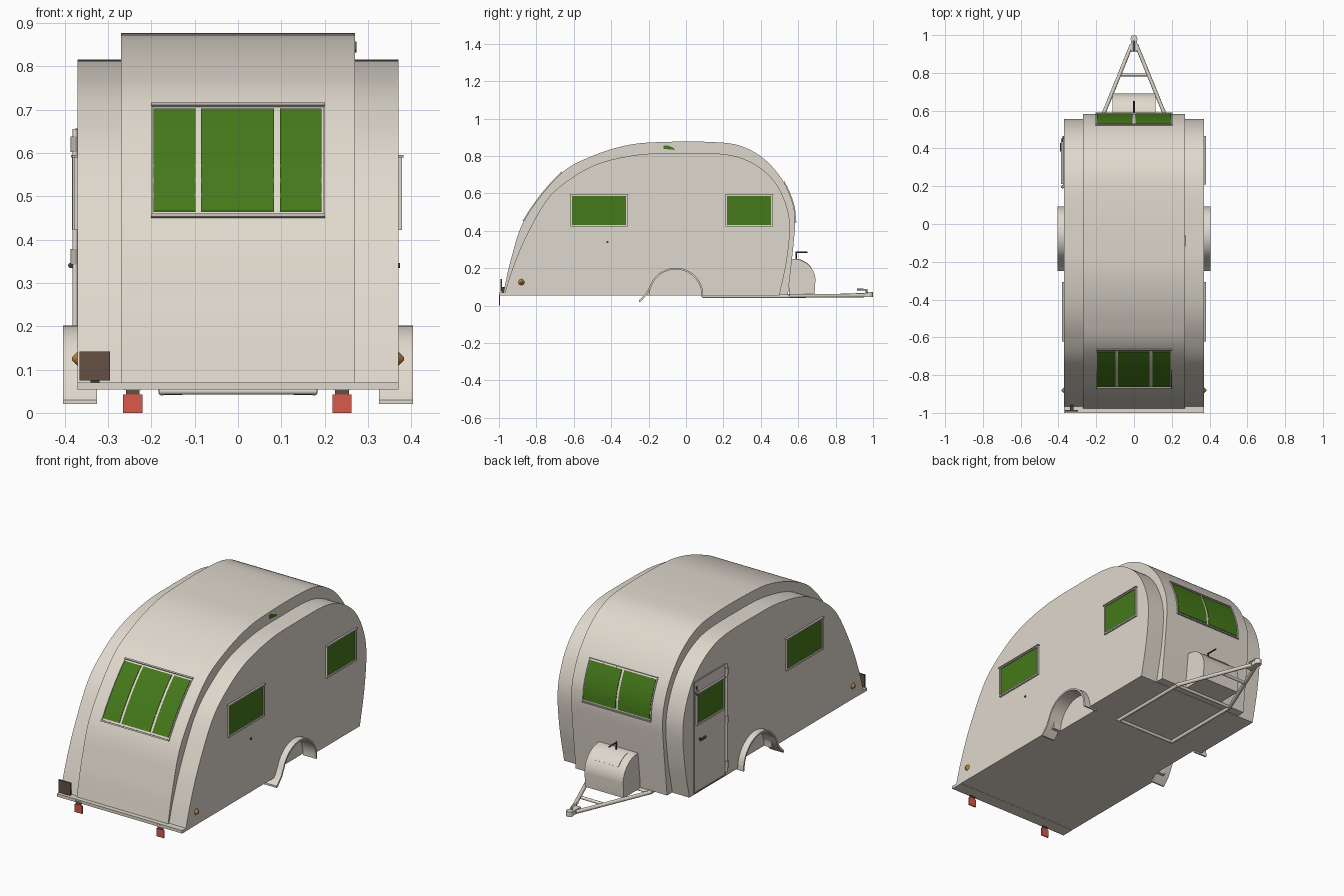
import bpy, bmesh, math
from mathutils import Vector

if "Cube" in bpy.data.objects:
    bpy.data.objects.remove(bpy.data.objects["Cube"])


def material(name, rgb):
    m = bpy.data.materials.new(name)
    m.diffuse_color = (*rgb, 1)
    m.use_nodes = True
    m.node_tree.nodes["Principled BSDF"].inputs["Base Color"].default_value = m.diffuse_color
    return m


CREAM = material("cream_paint", (.74, .69, .61))
GREEN = material("green_glass", (.058, .19, .01))
RED = material("red_reflector", (.7, .1, .07))
BROWN = material("dark_brown", (.13, .08, .055))
AMBER = material("amber_lens", (.5, .22, .04))
TRIM = material("trim_metal", (.5, .46, .41))
DARK = material("dark_metal", (.05, .045, .04))


def finish(name, bm, mat):
    bmesh.ops.recalc_face_normals(bm, faces=bm.faces)
    me = bpy.data.meshes.new(name)
    bm.to_mesh(me)
    bm.free()
    me.materials.append(mat)
    ob = bpy.data.objects.new(name, me)
    bpy.context.collection.objects.link(ob)
    smooth(ob)
    return ob


def smooth(ob):
    bpy.ops.object.select_all(action='DESELECT')
    ob.select_set(True)
    bpy.context.view_layer.objects.active = ob
    bpy.ops.object.shade_smooth_by_angle(angle=math.radians(30))


def prism(name, pts, x0, x1, mat=CREAM):
    """Extrude a (y, z) outline along x."""
    bm = bmesh.new()
    face = bm.faces.new([bm.verts.new((x0, y, z)) for y, z in pts])
    ext = bmesh.ops.extrude_face_region(bm, geom=[face])
    moved = [v for v in ext['geom'] if isinstance(v, bmesh.types.BMVert)]
    bmesh.ops.translate(bm, verts=moved, vec=(x1 - x0, 0, 0))
    return finish(name, bm, mat)


def box(name, x0, x1, y0, y1, z0, z1, mat=CREAM):
    return prism(name, [(y0, z0), (y1, z0), (y1, z1), (y0, z1)], x0, x1, mat)


def rod(name, a, b, r, mat=CREAM, r2=None, n=16):
    a, b = Vector(a), Vector(b)
    bm = bmesh.new()
    bmesh.ops.create_cone(bm, cap_ends=True, segments=n, radius1=r,
                          radius2=r if r2 is None else r2, depth=(b - a).length)
    m = (b - a).to_track_quat('Z', 'Y').to_matrix().to_4x4()
    m.translation = (a + b) / 2
    bm.transform(m)
    return finish(name, bm, mat)


def spline(ctrl, n=7):
    """Catmull-Rom curve through 2D control points."""
    p = [Vector(c) for c in ctrl]
    p = [2 * p[0] - p[1]] + p + [2 * p[-1] - p[-2]]
    out = []
    for i in range(1, len(p) - 2):
        a, b, c, d = p[i - 1:i + 3]
        for k in range(n):
            t = k / n
            out.append(.5 * (2 * b + (c - a) * t + (2 * a - 5 * b + 4 * c - d) * t * t
                             + (3 * b - a - 3 * c + d) * t ** 3))
    return out + [p[-2]]


# Body: full-width lower shell and raised centre band
outer = spline([(-.978, .06), (-.935, .25), (-.86, .465), (-.675, .70), (-.5, .80), (-.3, .86),
                (-.1, .875), (.12, .875), (.28, .857), (.41, .79), (.51, .68), (.567, .56),
                (.583, .46), (.575, .33), (.545, .057)])
inner = spline([(-.972, .055), (-.93, .19), (-.86, .36), (-.74, .57), (-.6, .69), (-.45, .765),
                (-.25, .807), (-.05, .815), (.2, .81), (.34, .77), (.45, .69), (.52, .58),
                (.555, .44), (.54, .25), (.5, .055)])
side_body = prism("side_body", inner, -.37, .37)
prism("raised_centre_band", outer, -.27, .27)
box("rear_floor_lip", -.37, .37, -1, -.93, .054, .07)

# Wheel wells and fenders
CY, CZ = -.055, .055


def arch(r, a0=0, a1=180, n=24):
    return [(CY + r * math.cos(math.radians(a0 + (a1 - a0) * i / n)),
             CZ + r * math.sin(math.radians(a0 + (a1 - a0) * i / n))) for i in range(n + 1)]


for s, tag in ((1, "right"), (-1, "left")):
    well = prism("wheel_well_cutter", [(CY + .14, 0)] + arch(.14) + [(CY - .14, 0)], s * .325, s * .5)
    mod = side_body.modifiers.new("well", 'BOOLEAN')
    mod.operation, mod.solver, mod.object = 'DIFFERENCE', 'EXACT', well
    bpy.ops.object.select_all(action='DESELECT')
    bpy.context.view_layer.objects.active = side_body
    side_body.select_set(True)
    bpy.ops.object.modifier_apply(modifier=mod.name)
    bpy.data.objects.remove(well)
    fender = (arch(.147, -3, 160) + [(-.215, .065), (-.25, .03), (-.25, .02), (-.243, .02)]
              + [(-.205, .062)] + arch(.138, 160, -3))
    prism(tag + "_fender", fender, s * .326, s * .404)
smooth(side_body)


# Side windows with frames and drip rails
def frame(name, s, y0, y1, z0, z1, x=.37, w=.008, d=.009, mat=TRIM):
    for n, b in (("bottom", (y0 - w, y1 + w, z0 - w, z0)), ("top", (y0 - w, y1 + w, z1, z1 + w)),
                 ("rear", (y0 - w, y0, z0, z1)), ("front", (y1, y1 + w, z0, z1))):
        box(f"{name}_frame_{n}", s * (x - .005), s * (x + d), *b, mat)


def side_window(name, s, y0, y1, x=.37):
    z0, z1 = .43, .585
    box(name + "_glass", s * (x - .005), s * (x + .003), y0, y1, z0, z1, GREEN)
    frame(name, s, y0, y1, z0, z1, x, mat=CREAM)
    box(name + "_drip_rail", s * (x - .005), s * (x + .012), y0 - .012, y1 + .012, z1 + .005, z1 + .01, TRIM)


for s, tag in ((1, "right"), (-1, "left")):
    side_window(tag + "_rear_window", s, -.61, -.32)
    rod(tag + "_marker_lamp", (s * .368, -.88, .125), (s * .383, -.88, .125), .018, AMBER, .004)
side_window("right_front_window", 1, .22, .455)
rod("side_lock", (.368, -.42, .34), (.374, -.42, .34), .006, DARK)
prism("step_vent", [(-.12, .857), (-.12, .838), (-.06, .832), (-.065, .842), (-.1, .857)], .268, .273, GREEN)

# Door on the left side
box("door_panel", -.374, -.365, .2, .465, .065, .655)
side_window("door_window", -1, .225, .44, .374)
frame("door", -1, .203, .462, .068, .652, .37, .005, .006)
rod("door_hinge_post", (-.376, .197, .08), (-.376, .197, .655), .006)
for z in (.12, .36, .62):
    rod("door_hinge", (-.378, .197, z - .018), (-.378, .197, z + .018), .009, TRIM)
rod("door_handle_stem", (-.37, .42, .34), (-.388, .42, .34), .005, DARK)
rod("door_handle", (-.386, .43, .34), (-.386, .385, .34), .006, DARK)
rod("door_catch", (-.37, .45, .605), (-.381, .45, .605), .013, TRIM)
rod("door_catch_pin", (-.378, .45, .585), (-.378, .45, .63), .003, DARK)


# Curved end windows following the centre band
def curve_y(z, rear):
    for a, b in zip(outer, outer[1:]):
        if (a.y < b.y if rear else a.y > b.y) and min(a.y, b.y) <= z <= max(a.y, b.y):
            return a.x + (b.x - a.x) * (z - a.y) / (b.y - a.y)


def strip(name, x0, x1, z0, z1, rear, lift, mat, n=8):
    lo, hi = [], []
    for i in range(n + 1):
        z = z0 + (z1 - z0) * i / n
        y = curve_y(z, rear)
        slope = (curve_y(z + .01, rear) - curve_y(z - .01, rear)) / .02
        nrm = Vector((1, -slope)).normalized() * (-1 if rear else 1)
        lo.append(Vector((y, z)) - nrm * .004)
        hi.append(Vector((y, z)) + nrm * lift)
    prism(name, lo + hi[::-1], x0, x1, mat)


def end_window(name, panes, z0, z1, rear, m):
    for a, b in panes:
        strip(name + "_pane", a, b, z0, z1, rear, .003, GREEN)
    edge = panes[-1][1] + m
    strip(name + "_sill", -edge, edge, z0 - .015, z0 - .008, rear, .007, TRIM, 1)
    strip(name + "_hood", -edge, edge, z1 + .006, z1 + .011, rear, .007, TRIM, 1)
    for s in (-1, 1):
        strip(name + "_jamb", s * edge, s * (edge - .004), z0 - .01, z1 + .01, rear, .005, CREAM)


end_window("rear_window", [(-.195, -.098), (-.085, .083), (.097, .193)], .465, .70, True, .008)
end_window("front_window", [(-.195, -.007), (.007, .195)], .46, .65, False, .008)

# Number plate and hanging reflectors at the rear
box("number_plate", -.366, -.296, -.992, -.984, .075, .142, BROWN)
frame_post = box("plate_bracket", -.34, -.32, -.985, -.955, .07, .1, DARK)
for x in (-.243, .24):
    box("reflector_flap", x - .022, x + .022, -1, -.994, 0, .042, RED)
    box("reflector_strap", x - .016, x + .016, -.999, -.995, .04, .056, BROWN)
    box("reflector_hinge", x - .02, x + .02, -1.0, -.99, .053, .068, BROWN)

# Tow frame and hitch
for s in (-1, 1):
    rod("frame_rail", (s * .175, .09, .049), (s * .175, .55, .049), .009)
    rod("draw_bar", (s * .175, .55, .051), (s * .012, .95, .054), .01)
for y, w in ((.09, .182), (.55, .18), (.79, .075)):
    rod("cross_bar", (-w, y, .05), (w, y, .05), .008)
box("hitch_body", -.016, .016, .91, .975, .046, .068)
rod("hitch_socket", (0, .982, .045), (0, .982, .072), .018)
rod("hitch_post", (0, .965, .065), (0, .965, .084), .005, TRIM)
rod("hitch_lever", (0, .97, .084), (0, .915, .086), .005, TRIM)

# Front storage box with lid and crank
nose = [(.55, .055), (.687, .055)] + [
    (.57 + .122 * math.cos(math.radians(a)), .135 + .115 * math.sin(math.radians(a)))
    for a in range(0, 91, 6)] + [(.55, .25)]
prism("storage_box", nose, -.113, .115)
lid = [(.57 + r * math.cos(math.radians(a)), .135 + (r - .007) * math.sin(math.radians(a)))
       for r, seq in ((.12, range(36, 79, 6)), (.1245, range(78, 35, -6))) for a in seq]
prism("storage_lid", lid, -.07, .07)
rod("crank_post", (0, .59, .24), (0, .59, .284), .004, DARK)
rod("crank_arm", (0, .586, .284), (0, .65, .284), .004, DARK)
